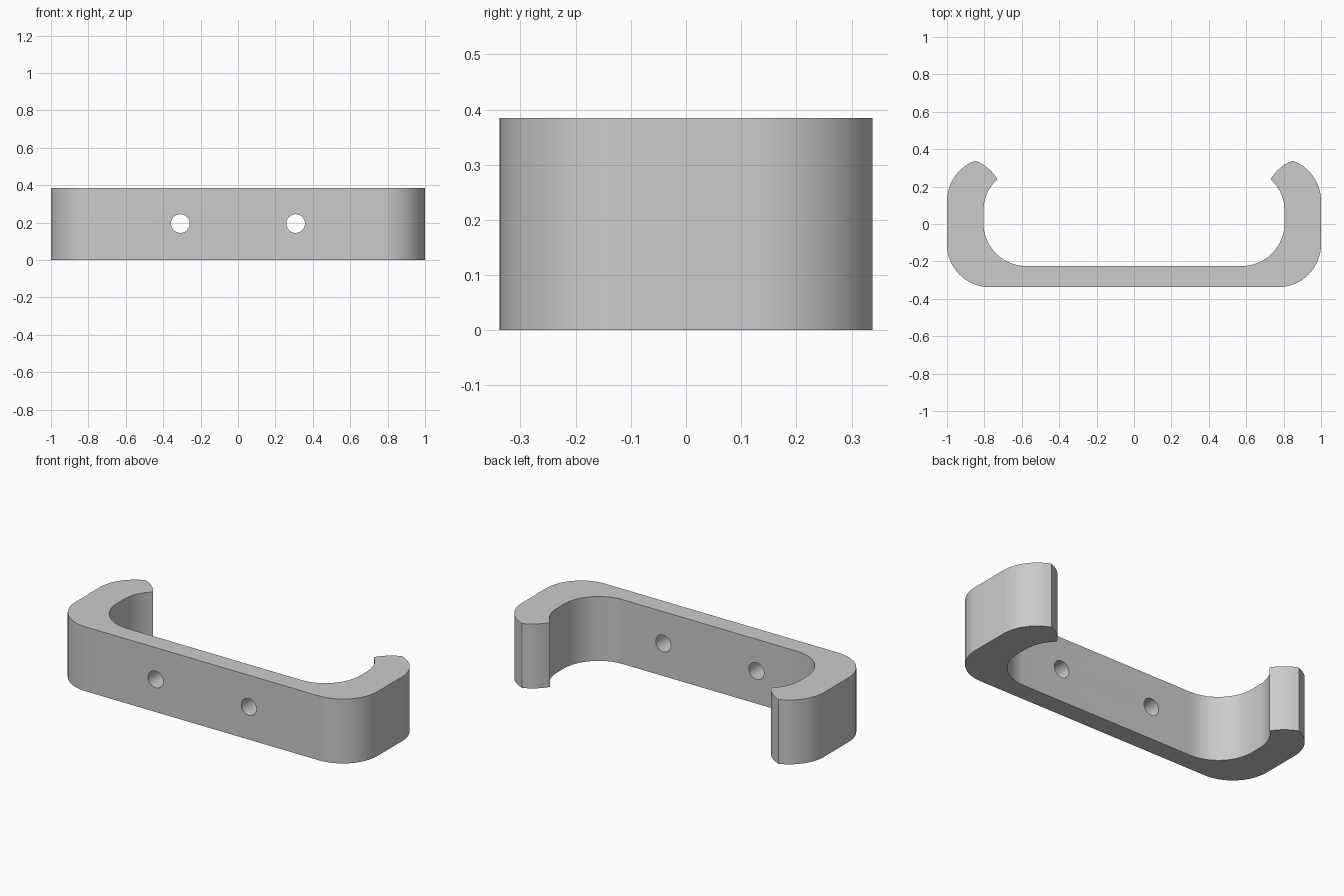
import bpy, bmesh
from math import sin, cos, radians, atan2, degrees

cube = bpy.data.objects.get("Cube")
if cube:
    bpy.data.objects.remove(cube, do_unlink=True)

HEIGHT = 0.385
RADIUS = 0.23
HOLE_X, HOLE_Z, HOLE_R = 0.308, 0.195, 0.05

grey = bpy.data.materials.new("light grey")
grey.use_nodes = True
colour = (0.6, 0.6, 0.6, 1)
grey.diffuse_color = colour
grey.node_tree.nodes["Principled BSDF"].inputs["Base Color"].default_value = colour


def arc(cx, cy, start, end, steps=16):
    """Points on a circle of the shared radius, angles in degrees."""
    angles = [radians(start + (end - start) * i / steps) for i in range(steps + 1)]
    return [(cx + RADIUS * cos(a), cy + RADIUS * sin(a)) for a in angles]


# Half profile: outer corner, outer hook, rounded tip, inner hook, inner corner
outer = arc(0.77, -0.108, -90, 0) + arc(0.77, 0.122, 0, 70)
inner = arc(0.575, 0.07, 47.5, 0) + arc(0.575, 0.005, 0, -90)
(ax, ay), (bx, by) = outer[-1], inner[0]
dx, dy = bx - ax, by - ay
chord = (dx * dx + dy * dy) ** 0.5
back = (RADIUS ** 2 - chord ** 2 / 4) ** 0.5
cx, cy = (ax + bx) / 2 - dy / chord * back, (ay + by) / 2 + dx / chord * back
start = degrees(atan2(ay - cy, ax - cx)) % 360
end = degrees(atan2(by - cy, bx - cx)) % 360
tip = arc(cx, cy, start, end, 8)[1:-1]
half = outer + tip + inner
profile = half + [(-x, y) for x, y in reversed(half)]

# Bracket: the mirrored profile extruded upward
bm = bmesh.new()
face = bm.faces.new([bm.verts.new((x, y, 0)) for x, y in profile])
top = bmesh.ops.extrude_face_region(bm, geom=[face])["geom"]
bmesh.ops.translate(bm, vec=(0, 0, HEIGHT),
                    verts=[g for g in top if isinstance(g, bmesh.types.BMVert)])
bmesh.ops.recalc_face_normals(bm, faces=bm.faces[:])
mesh = bpy.data.meshes.new("hook_bracket")
bm.to_mesh(mesh)
bm.free()
bracket = bpy.data.objects.new("hook_bracket", mesh)
bpy.context.collection.objects.link(bracket)
mesh.materials.append(grey)

# Screw holes through the back bar
for side, name in ((1, "left"), (-1, "right")):
    bpy.ops.mesh.primitive_cylinder_add(vertices=32, radius=HOLE_R, depth=0.3,
                                        location=(side * HOLE_X, -0.28, HOLE_Z),
                                        rotation=(radians(90), 0, 0))
    cutter = bpy.context.object
    cutter.name = name + "_hole_cutter"
    cutter.data.materials.append(grey)
    cutter.hide_render = True
    cutter.hide_viewport = True
    cut = bracket.modifiers.new(name + "_hole", "BOOLEAN")
    cut.operation = "DIFFERENCE"
    cut.solver = "EXACT"
    cut.object = cutter

# Bake the holes, then smooth the curved walls
bpy.context.view_layer.update()
baked = bpy.data.meshes.new_from_object(
    bracket.evaluated_get(bpy.context.evaluated_depsgraph_get()))
bracket.modifiers.clear()
bracket.data = baked
for ob in [o for o in bpy.data.objects if o.name.endswith("_hole_cutter")]:
    bpy.data.objects.remove(ob, do_unlink=True)
bpy.ops.object.select_all(action="DESELECT")
bracket.select_set(True)
bpy.context.view_layer.objects.active = bracket
bpy.ops.object.shade_smooth_by_angle(angle=radians(30))
